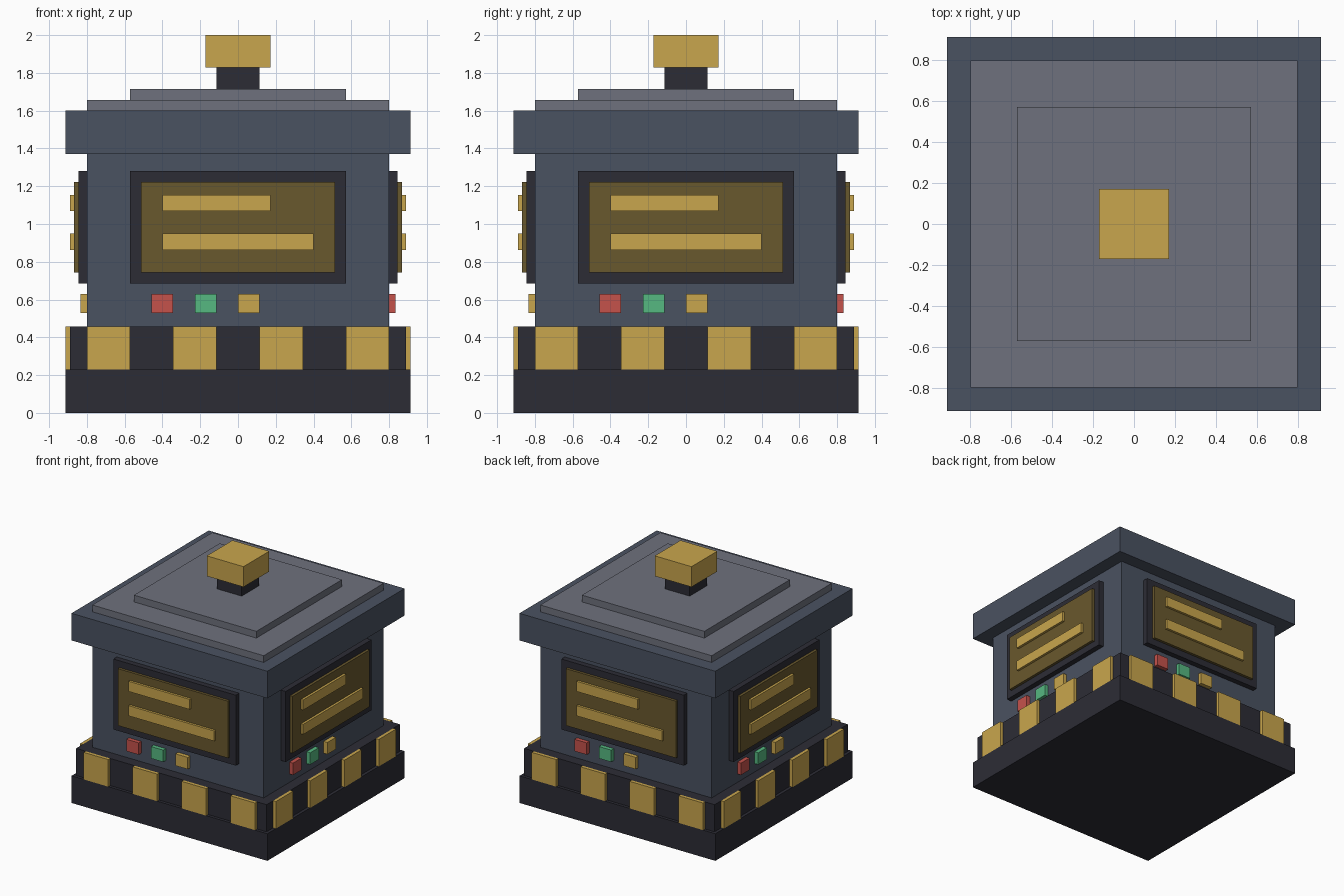
import bpy
import bmesh
from math import pi
from mathutils import Matrix, Vector

if "Cube" in bpy.data.objects:
    bpy.data.objects.remove(bpy.data.objects["Cube"])

U = 2 / 35  # model unit: the whole model is 35 units tall


def material(name, hex_rgb):
    def lin(c):
        c /= 255
        return c / 12.92 if c <= 0.04045 else ((c + 0.055) / 1.055) ** 2.4
    m = bpy.data.materials.new(name)
    m.diffuse_color = (*[lin(int(hex_rgb[i:i + 2], 16)) for i in (0, 2, 4)], 1)
    m.use_nodes = True
    m.node_tree.nodes["Principled BSDF"].inputs["Base Color"].default_value = m.diffuse_color
    return m


SLATE = material("slate blue", "4A5261")
GREY = material("roof grey", "6E717D")
DARK = material("dark metal", "2C2C35")
GOLD = material("gold", "C9A64D")
SCREEN = material("dim amber screen", "69582D")
RED = material("red", "C5524B")
GREEN = material("green", "56B881")


def box(name, mat, x, y, z, turn=0.0):
    """Box from (min, max) ranges in units, turned about the z axis."""
    lo, hi = Vector((x[0], y[0], z[0])) * U, Vector((x[1], y[1], z[1])) * U
    bm = bmesh.new()
    bmesh.ops.create_cube(bm, size=1)
    bmesh.ops.scale(bm, vec=hi - lo, verts=bm.verts)
    bmesh.ops.translate(bm, vec=(lo + hi) / 2, verts=bm.verts)
    bmesh.ops.transform(bm, matrix=Matrix.Rotation(turn, 4, 'Z'), verts=bm.verts)
    mesh = bpy.data.meshes.new(name)
    bm.to_mesh(mesh)
    bm.free()
    mesh.materials.append(mat)
    bpy.context.collection.objects.link(bpy.data.objects.new(name, mesh))


# Central stack: (name, material, half width, bottom, top)
for name, mat, h, z0, z1 in [
    ("base", DARK, 16, 0, 4),
    ("hazard_band", DARK, 15.55, 4, 8),
    ("body", SLATE, 14, 8, 24),
    ("roof_slab", SLATE, 16, 24, 28),
    ("roof_step_lower", GREY, 14, 28, 29),
    ("roof_step_upper", GREY, 10, 29, 30),
    ("knob_neck", DARK, 2, 30, 32),
    ("knob", GOLD, 3, 32, 35),
]:
    box(name, mat, (-h, h), (-h, h), (z0, z1))

# Details repeated on all four sides: (name, material, x range, outer, inner, z range)
details = [
    ("screen_frame", DARK, (-10, 10), 14.8, 14, (12, 22.4)),
    ("screen", SCREEN, (-9, 9), 15.2, 14.8, (13, 21.4)),
    ("screen_bar_short", GOLD, (-7, 3), 15.55, 15.2, (18.7, 20.2)),
    ("screen_bar_long", GOLD, (-7, 7), 15.55, 15.2, (15.1, 16.6)),
    ("red_button", RED, (-8, -6), 14.6, 14, (9.25, 11)),
    ("green_button", GREEN, (-4, -2), 14.6, 14, (9.25, 11)),
    ("gold_button", GOLD, (0, 2), 14.6, 14, (9.25, 11)),
]
details += [("hazard_block", GOLD, (x, x + 4), 16, 15.55, (4, 8))
            for x in (-14, -6, 2, 10)]

for side, label in enumerate(("front", "right", "back", "left")):
    for name, mat, x, outer, inner, z in details:
        box(f"{label}_{name}", mat, x, (-outer, -inner), z, side * pi / 2)
